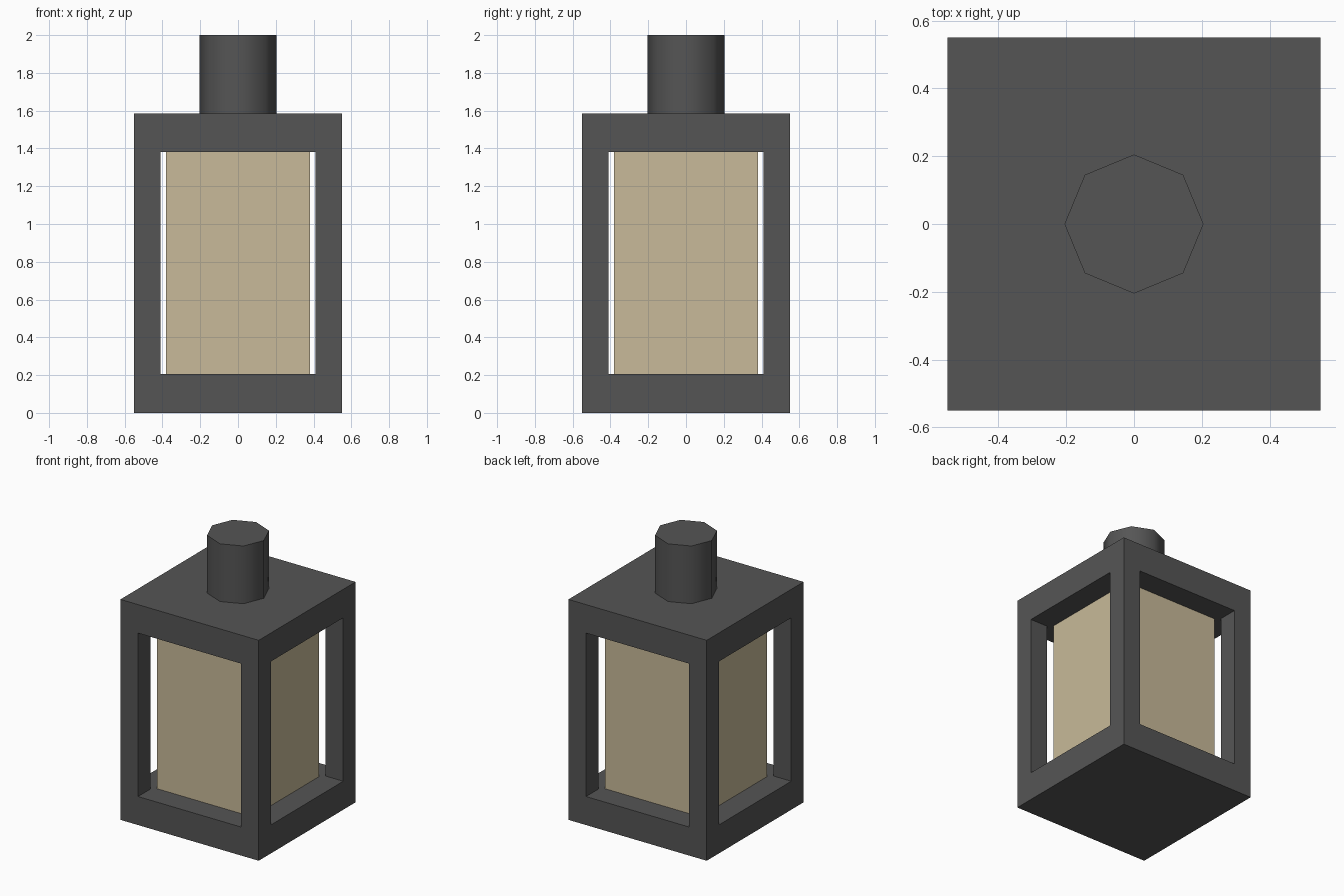
import bpy
import math

if "Cube" in bpy.data.objects:
    bpy.data.objects.remove(bpy.data.objects["Cube"], do_unlink=True)

HALF = 0.55                  # half width of the frame
OPEN = 0.41                  # half width of each window opening
GLASS = 0.38                 # half width of the lit core
SILL, LINTEL, ROOF, TOP = 0.205, 1.38, 1.585, 2.0


def material(name, rgb):
    mat = bpy.data.materials.new(name)
    mat.use_nodes = True
    color = (*rgb, 1.0)
    mat.diffuse_color = color
    mat.node_tree.nodes["Principled BSDF"].inputs["Base Color"].default_value = color
    return mat


def box(name, half_x, half_y, bottom, top, mat):
    bpy.ops.mesh.primitive_cube_add(size=2, location=(0, 0, (bottom + top) / 2))
    obj = bpy.context.object
    obj.name = name
    obj.scale = (half_x, half_y, (top - bottom) / 2)
    bpy.ops.object.transform_apply(location=False, rotation=False, scale=True)
    obj.data.materials.append(mat)
    return obj


dark_metal = material("dark grey metal", (0.091, 0.091, 0.091))
warm_glass = material("warm beige glass", (0.578, 0.491, 0.319))

# Frame: one block with a window opening cut through in each direction
frame = box("lantern_frame", HALF, HALF, 0, ROOF, dark_metal)
for name, half_x, half_y in (("cutter_sides", 1, OPEN), ("cutter_front_back", OPEN, 1)):
    cutter = box(name, half_x, half_y, SILL, LINTEL, dark_metal)
    cutter.hide_render = True
    cut = frame.modifiers.new(name, "BOOLEAN")
    cut.operation = "DIFFERENCE"
    cut.solver = "EXACT"
    cut.object = cutter
    bpy.context.view_layer.objects.active = frame
    bpy.ops.object.modifier_apply(modifier=cut.name)
    bpy.data.objects.remove(cutter, do_unlink=True)

# Glass core between base and roof
box("glass_core", GLASS, GLASS, SILL, LINTEL, warm_glass)

# Eight-sided cap, smooth around and sharp at the rims
bpy.ops.mesh.primitive_cylinder_add(vertices=8, radius=0.205, depth=TOP - ROOF,
                                    location=(0, 0, (ROOF + TOP) / 2))
cap = bpy.context.object
cap.name = "top_cap"
cap.data.materials.append(dark_metal)
bpy.ops.object.shade_smooth_by_angle(angle=math.radians(50))
